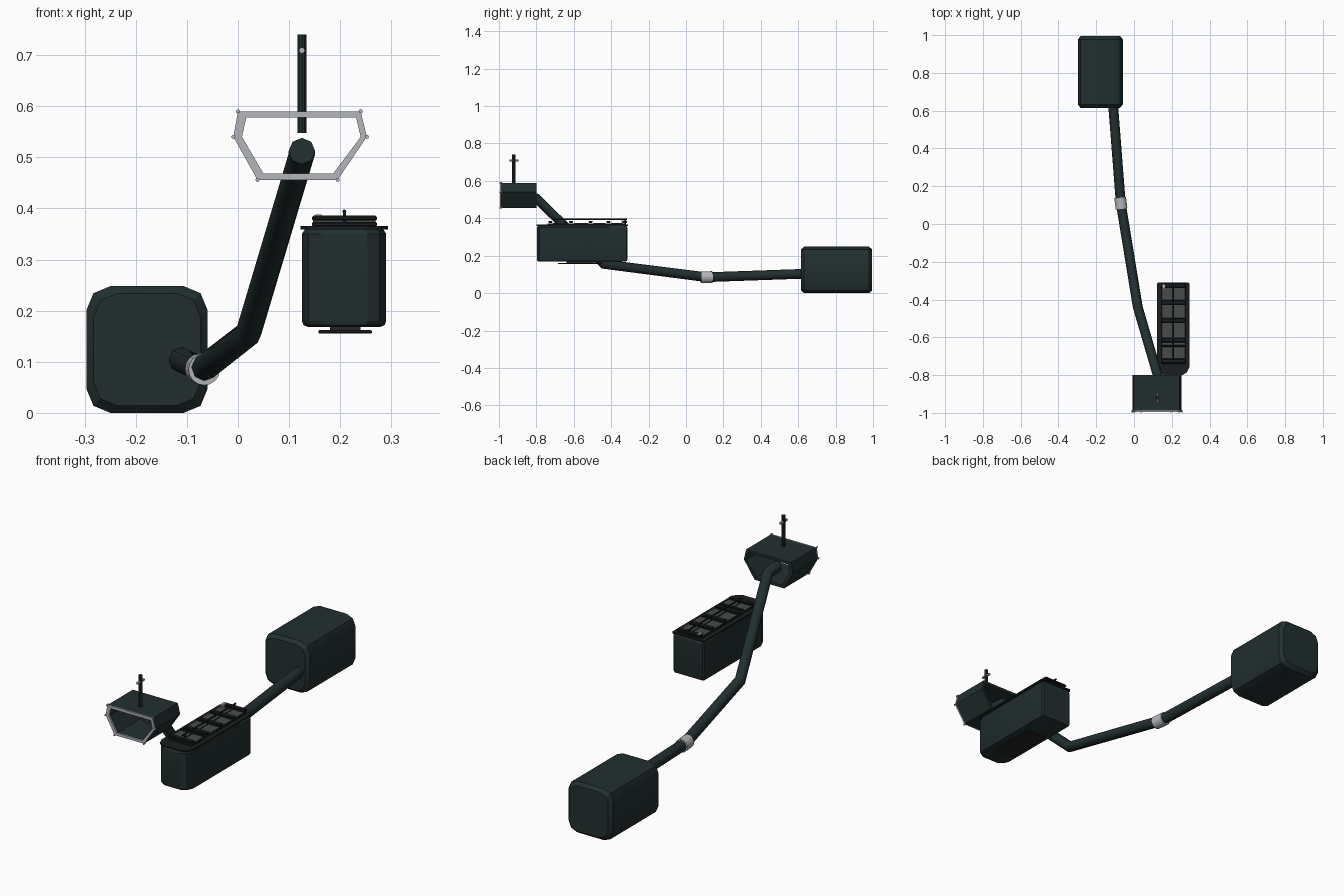
import bpy, bmesh, math
from mathutils import Vector

if "Cube" in bpy.data.objects:
    bpy.data.objects.remove(bpy.data.objects["Cube"])


def material(name, rgb):
    m = bpy.data.materials.new(name)
    m.diffuse_color = (*rgb, 1)
    m.use_nodes = True
    m.node_tree.nodes["Principled BSDF"].inputs["Base Color"].default_value = m.diffuse_color
    return m


DARK = material("dark green black", (0.016, 0.028, 0.028))
BLACK = material("black trim", (0.010, 0.013, 0.014))
PANEL = material("panel grey", (0.065, 0.07, 0.07))
BASE = material("base plate brown", (0.022, 0.019, 0.018))
STEEL = material("light steel", (0.46, 0.47, 0.50))


def finish(name, bm, mat, smooth=True):
    bmesh.ops.recalc_face_normals(bm, faces=bm.faces)
    me = bpy.data.meshes.new(name)
    bm.to_mesh(me)
    bm.free()
    me.materials.append(mat)
    ob = bpy.data.objects.new(name, me)
    bpy.context.collection.objects.link(ob)
    if smooth:
        bpy.ops.object.select_all(action='DESELECT')
        ob.select_set(True)
        bpy.context.view_layer.objects.active = ob
        bpy.ops.object.shade_smooth_by_angle(angle=math.radians(25))
    return ob


def loft(name, rings, mat):
    """Skin equal-length rings and cap both ends."""
    bm = bmesh.new()
    vs = [[bm.verts.new(p) for p in r] for r in rings]
    n = len(vs[0])
    for a, b in zip(vs, vs[1:]):
        for i in range(n):
            bm.faces.new((a[i], a[(i + 1) % n], b[(i + 1) % n], b[i]))
    bm.faces.new(vs[0])
    bm.faces.new(vs[-1])
    return finish(name, bm, mat)


def box(name, lo, hi, mat, bevel=0):
    bm = bmesh.new()
    bmesh.ops.create_cube(bm, size=1)
    for v in bm.verts:
        v.co = [(a + b) / 2 + c * (b - a) for a, b, c in zip(lo, hi, v.co)]
    if bevel:
        bmesh.ops.bevel(bm, geom=bm.edges[:], offset=bevel, segments=1, affect='EDGES')
    return finish(name, bm, mat, False)


def rod(name, a, b, r, mat, sides=8):
    a, b = Vector(a), Vector(b)
    d = b - a
    bm = bmesh.new()
    bmesh.ops.create_cone(bm, cap_ends=True, segments=sides, radius1=r, radius2=r, depth=d.length)
    bm.transform(d.to_track_quat('Z', 'Y').to_matrix().to_4x4())
    bmesh.ops.translate(bm, verts=bm.verts, vec=(a + b) / 2)
    return finish(name, bm, mat, False)


def round_rect(cx, cz, w, h, r):
    """Rectangle with two-segment rounded corners."""
    pts = []
    for k, (sx, sz) in enumerate(((1, 1), (-1, 1), (-1, -1), (1, -1))):
        for j in range(3):
            t = math.radians(90 * k + 45 * j)
            pts.append((cx + sx * (w / 2 - r) + r * math.cos(t),
                        cz + sz * (h / 2 - r) + r * math.sin(t)))
    return pts


# rear silencer box with softened ends
rings = []
for y, inset in ((0.615, 0.014), (0.632, 0), (0.978, 0), (0.995, 0.014)):
    rings.append([(x, y, z) for x, z in round_rect(
        -0.178, 0.124, 0.237 - 2 * inset, 0.248 - 2 * inset, 0.047)])
loft("silencer_box", rings, DARK)

# bent octagonal pipe
path = [(0.125, -0.87, 0.512), (0.125, -0.80, 0.507), (0.02, -0.44, 0.155),
        (-0.07, 0.11, 0.085), (-0.112, 0.65, 0.104)]
cu = bpy.data.curves.new("pipe", 'CURVE')
cu.dimensions = '3D'
cu.bevel_depth = 0.026
cu.bevel_resolution = 2
cu.use_fill_caps = True
sp = cu.splines.new('POLY')
sp.points.add(len(path) - 1)
for p, c in zip(sp.points, path):
    p.co = (*c, 1)
cu.materials.append(DARK)
pipe = bpy.data.objects.new("pipe", cu)
bpy.context.collection.objects.link(pipe)
pipe.select_set(True)
bpy.context.view_layer.objects.active = pipe
bpy.ops.object.convert(target='MESH')

# steel clamp around the pipe joint
rod("pipe_clamp", (-0.066, 0.08, 0.085), (-0.073, 0.14, 0.086), 0.031, STEEL, 16)

# open hexagonal intake tunnel with a steel front rim
outer = [(0, 0.59), (0.24, 0.59), (0.252, 0.54), (0.195, 0.456), (0.038, 0.456), (-0.009, 0.54)]
inner = [(0.016, 0.578), (0.231, 0.578), (0.24, 0.54), (0.186, 0.468), (0.05, 0.468), (0.008, 0.54)]


def tunnel(name, y0, y1, mat):
    bm = bmesh.new()
    loops = [[bm.verts.new((x, y, z)) for x, z in prof]
             for prof, y in ((outer, y0), (outer, y1), (inner, y1), (inner, y0))]
    for k in range(4):
        a, b = loops[k], loops[(k + 1) % 4]
        for i in range(6):
            j = (i + 1) % 6
            bm.faces.new((a[i], a[j], b[j], b[i]))
    return finish(name, bm, mat, False)


tunnel("intake_tunnel", -0.988, -0.80, DARK)
tunnel("intake_rim", -0.994, -0.988, STEEL)
for x, z in outer:
    rod("rim_bolt", (x, -0.998, z), (x, -0.985, z), 0.004, STEEL)

# upright post with its cross pin
rod("post", (0.125, -0.92, 0.548), (0.125, -0.92, 0.74), 0.009, DARK, 10)
rod("post_pin", (0.125, -0.945, 0.709), (0.125, -0.895, 0.709), 0.006, STEEL)


# battery case: plan outline with cut front corners
def plan(g, z):
    x0, x1, y0, y1 = 0.125 + g, 0.29 - g, -0.797 + g, -0.313 - g
    return [(x0, y0 + 0.042, z), (x0 + 0.013, y0 + 0.014, z), (x0 + 0.037, y0, z),
            (x1 - 0.037, y0, z), (x1 - 0.013, y0 + 0.014, z), (x1, y0 + 0.042, z),
            (x1, y1 - 0.006, z), (x1 - 0.006, y1, z), (x0 + 0.006, y1, z), (x0, y1 - 0.006, z)]


loft("case_body", [plan(0.012, 0.168), plan(0.003, 0.172), plan(0, 0.18),
                   plan(0, 0.35), plan(0.006, 0.359)], DARK)
loft("case_lid", [plan(-0.003, 0.359), plan(-0.003, 0.366)], BLACK)
box("case_base_plate", (0.157, -0.684, 0.155), (0.262, -0.45, 0.162), BASE, 0.002)
box("base_plate_mount", (0.18, -0.64, 0.161), (0.24, -0.49, 0.17), BASE)

# two columns of lid panels between crossbars
box("panel_bed", (0.145, -0.74, 0.365), (0.272, -0.32, 0.373), BLACK, 0.002)
bars = [-0.325, -0.415, -0.51, -0.615, -0.725]
for near, far in zip(bars[1:], bars):
    for x in (0.147, 0.211):
        box("lid_panel", (x, near + 0.015, 0.371), (x + 0.058, far - 0.015, 0.376), PANEL)
for y in bars + [-0.645]:
    w = 0.005 if y == -0.645 else 0.011
    box("lid_crossbar", (0.145, y - w, 0.376), (0.272, y + w, 0.386), BLACK, 0.003)
rod("lid_centre_rod", (0.208, -0.72, 0.394), (0.208, -0.315, 0.394), 0.004, BLACK)
for y in (-0.70, -0.325):
    box("rod_support", (0.205, y - 0.004, 0.37), (0.211, y + 0.004, 0.394), BLACK)
box("lid_latch", (0.150, -0.345, 0.376), (0.165, -0.318, 0.388), STEEL, 0.002)
